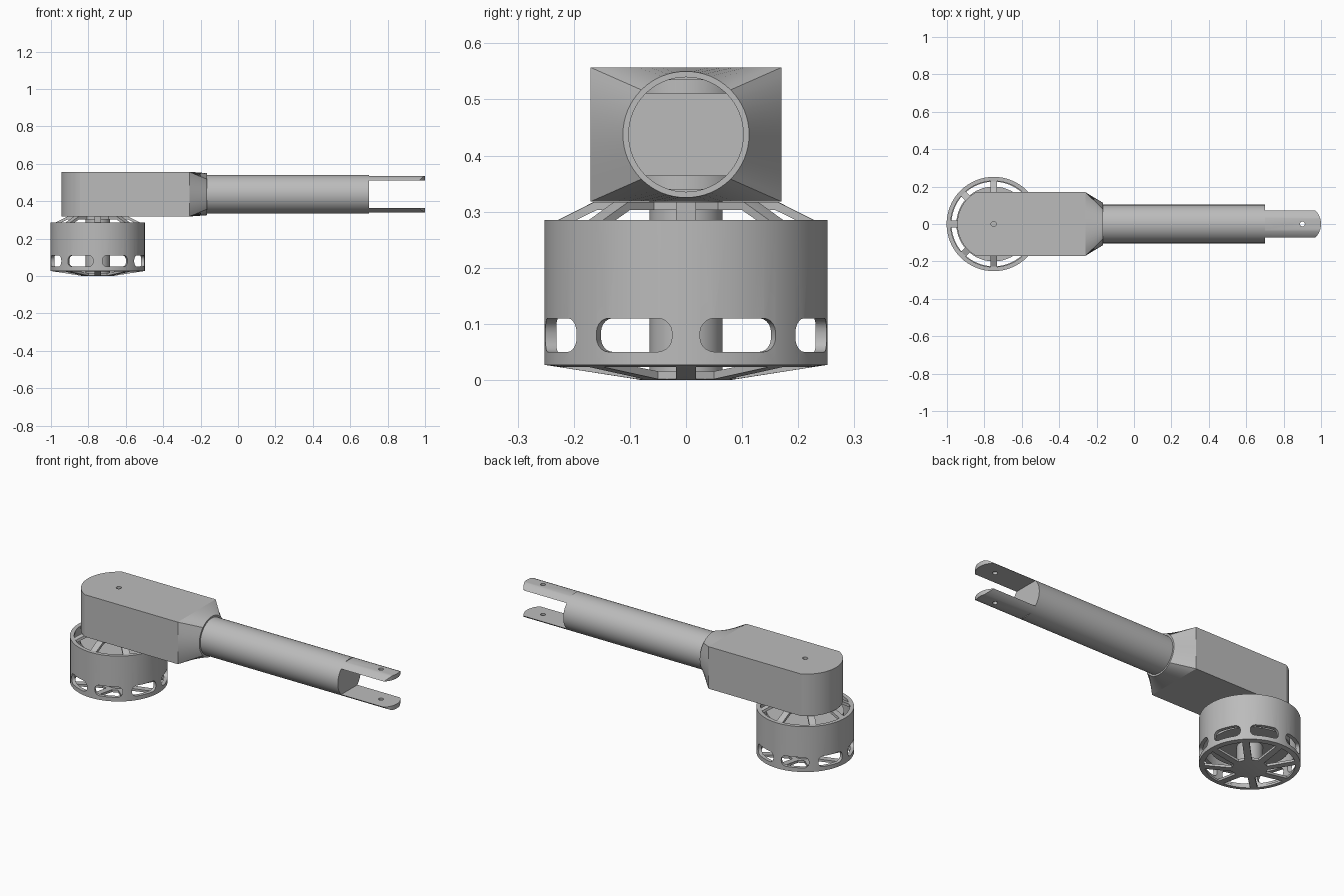
import bpy, bmesh
from math import sin, cos, asin, acos, pi, tau, radians
from mathutils import Matrix, Vector

cube = bpy.data.objects.get("Cube")
if cube:
    bpy.data.objects.remove(cube, do_unlink=True)

GREY = (0.5, 0.5, 0.5, 1)
grey = bpy.data.materials.new("plain_grey")
grey.use_nodes = True
grey.diffuse_color = GREY
grey.node_tree.nodes["Principled BSDF"].inputs["Base Color"].default_value = GREY

MOTOR_X = -0.75
AXIS_Z = 0.4375
STEP = tau / 8


def make(name, bm):
    """Turn a bmesh into a grey object."""
    bmesh.ops.recalc_face_normals(bm, faces=bm.faces)
    mesh = bpy.data.meshes.new(name)
    bm.to_mesh(mesh)
    bm.free()
    mesh.materials.append(grey)
    ob = bpy.data.objects.new(name, mesh)
    bpy.context.collection.objects.link(ob)
    return ob


def activate(ob):
    bpy.ops.object.select_all(action='DESELECT')
    ob.select_set(True)
    bpy.context.view_layer.objects.active = ob


def smooth(ob):
    activate(ob)
    bpy.ops.object.shade_smooth_by_angle(angle=radians(25))
    return ob


def boolean(ob, cutter, operation='DIFFERENCE'):
    """Apply a boolean and discard the cutter."""
    cutter.hide_render = True
    mod = ob.modifiers.new("cut", 'BOOLEAN')
    mod.operation, mod.object, mod.solver = operation, cutter, 'EXACT'
    activate(ob)
    bpy.ops.object.modifier_apply(modifier=mod.name)
    bpy.data.objects.remove(cutter, do_unlink=True)


def prism(points, z0, z1, corner=0):
    """Extrude a flat outline upward, optionally rounding its corners."""
    bm = bmesh.new()
    face = bm.faces.new([bm.verts.new((x, y, z0)) for x, y in points])
    geom = bmesh.ops.extrude_face_region(bm, geom=[face])["geom"]
    top = [v for v in geom if isinstance(v, bmesh.types.BMVert)]
    bmesh.ops.translate(bm, verts=top, vec=(0, 0, z1 - z0))
    if corner:
        sides = [e for e in bm.edges
                 if abs(e.verts[0].co.z - e.verts[1].co.z) > 1e-5]
        bmesh.ops.bevel(bm, geom=sides, offset=corner, segments=5,
                        profile=0.5, affect='EDGES')
    return bm


def ring_of(bm, name):
    """Repeat a cutter around the motor axis, between the spokes."""
    piece = bpy.data.meshes.new("piece")
    bm.to_mesh(piece)
    bm.free()
    out = bmesh.new()
    for i in range(8):
        turned = piece.copy()
        turned.transform(Matrix.Translation((MOTOR_X, 0, 0))
                         @ Matrix.Rotation((i + 0.5) * STEP, 4, 'Z'))
        out.from_mesh(turned)
        bpy.data.meshes.remove(turned)
    bpy.data.meshes.remove(piece)
    return make(name, out)


def lathe(name, profile):
    """Spin a closed (radius, z) outline about the motor axis."""
    bm = bmesh.new()
    verts = [bm.verts.new((r, 0, z)) for r, z in profile]
    edges = [bm.edges.new((verts[i - 1], verts[i])) for i in range(len(verts))]
    bmesh.ops.spin(bm, geom=verts + edges, cent=(0, 0, 0), axis=(0, 0, 1),
                   angle=tau, steps=64, use_duplicate=False)
    bmesh.ops.remove_doubles(bm, verts=bm.verts, dist=1e-5)
    # drop leftovers lying along the axis
    bmesh.ops.delete(bm, geom=[e for e in bm.edges if not e.link_faces],
                     context='EDGES')
    bmesh.ops.translate(bm, verts=bm.verts, vec=(MOTOR_X, 0, 0))
    return make(name, bm)


def cylinder(name, r, start, end):
    a, b = Vector(start), Vector(end)
    bm = bmesh.new()
    turn = (b - a).to_track_quat('Z', 'Y').to_matrix().to_4x4()
    bmesh.ops.create_cone(bm, cap_ends=True, segments=64, radius1=r, radius2=r,
                          depth=(b - a).length,
                          matrix=Matrix.Translation((a + b) / 2) @ turn)
    return make(name, bm)


def window_cutter(r0, r1, half_spoke, z0, z1):
    """Rounded keystone openings that leave eight straight spokes."""
    def at(r, t):
        a = t * (STEP / 2 - asin(half_spoke / r))
        return r * cos(a), r * sin(a)
    outline = [at(r0, -1)] + [at(r1, k / 4) for k in range(-4, 5)] + [at(r0, 1)]
    return ring_of(prism(outline, z0, z1), "window_cutter")


# Motor wall with rounded side vents
wall = lathe("motor_wall", [(.252, .027), (.252, .285), (.232, .285), (.232, .027)])
slot = prism([(-.03, -.073), (.03, -.073), (.03, .073), (-.03, .073)], .17, .3, .026)
slot.transform(Matrix.Translation((0, 0, .08)) @ Matrix.Rotation(pi / 2, 4, 'Y'))
boolean(wall, ring_of(slot, "slot_cutter"))
smooth(wall)

# Spoked end plates
bottom = lathe("motor_bottom_plate",
               [(0, 0), (.08, 0), (.252, .027), (.24, .037), (.08, .014), (0, .014)])
boolean(bottom, window_cutter(.09, .226, .018, -.05, .1))
smooth(bottom)
top = lathe("motor_top_plate",
            [(0, .317), (.165, .317), (.228, .285), (.245, .285), (.245, .272),
             (.222, .272), (.16, .303), (0, .303)])
boolean(top, window_cutter(.1, .23, .018, .25, .35))
smooth(top)

# Motor core
smooth(cylinder("motor_shaft", .065, (MOTOR_X, 0, .008), (MOTOR_X, 0, .318)))
smooth(cylinder("motor_stator", .2, (MOTOR_X, 0, .125), (MOTOR_X, 0, .26)))

# Arm block with a rounded end over the motor
R, HALF_W, HALF_H, BLOCK_END = .195, .17, .1195, -.26
limit = asin(HALF_W / R)
outline = [(BLOCK_END, -HALF_W), (BLOCK_END, HALF_W)]
for k in range(33):
    a = pi - limit + 2 * limit * k / 32
    outline.append((MOTOR_X + R * cos(a), R * sin(a)))
block = make("arm_block", prism(outline, AXIS_Z - HALF_H, AXIS_Z + HALF_H))
boolean(block, cylinder("hole_cutter", .014, (MOTOR_X, 0, .45), (MOTOR_X, 0, .6)))
smooth(block)

# Square-to-round neck
N = 16
corners = [(1, 1), (-1, 1), (-1, -1), (1, -1)]
bm = bmesh.new()
square, circle = [], []
for side in range(4):
    c, d = Vector(corners[side]), Vector(corners[(side + 1) % 4])
    for k in range(N):
        p = c.lerp(d, k / N)
        a = pi / 4 + (side + k / N) * pi / 2
        square.append(bm.verts.new((BLOCK_END, p.x * HALF_W, AXIS_Z + p.y * HALF_H)))
        circle.append(bm.verts.new((-.165, .1125 * cos(a), AXIS_Z + .1125 * sin(a))))
for i in range(4 * N):
    bm.faces.new((square[i - 1], square[i], circle[i], circle[i - 1]))
bm.faces.new(square)
bm.faces.new(circle)
smooth(make("arm_neck", bm))

# Round boom
BOOM_R, BOOM_END = .103, .7
smooth(cylinder("boom", BOOM_R, (-.18, 0, AXIS_Z), (BOOM_END, 0, AXIS_Z)))

# Fork prongs: slices of the boom with a drilled, rounded tip
PIN_X, TIP_R, PRONG_W = .9, .1, .078
tip = asin(PRONG_W / TIP_R)
outline = [(BOOM_END - .01, PRONG_W), (BOOM_END - .01, -PRONG_W)]
for k in range(17):
    a = -tip + 2 * tip * k / 16
    outline.append((PIN_X + TIP_R * cos(a), TIP_R * sin(a)))
for name, s in (("upper_prong", 1), ("lower_prong", -1)):
    z0, z1 = sorted((AXIS_Z + s * .073, AXIS_Z + s * .098))
    prong = make(name, prism(outline, z0, z1))
    boolean(prong, cylinder("round_cutter", BOOM_R, (.5, 0, AXIS_Z), (1.2, 0, AXIS_Z)),
            'INTERSECT')
    boolean(prong, cylinder("pin_cutter", .013, (PIN_X, 0, z0 - .02), (PIN_X, 0, z1 + .02)))
    smooth(prong)
